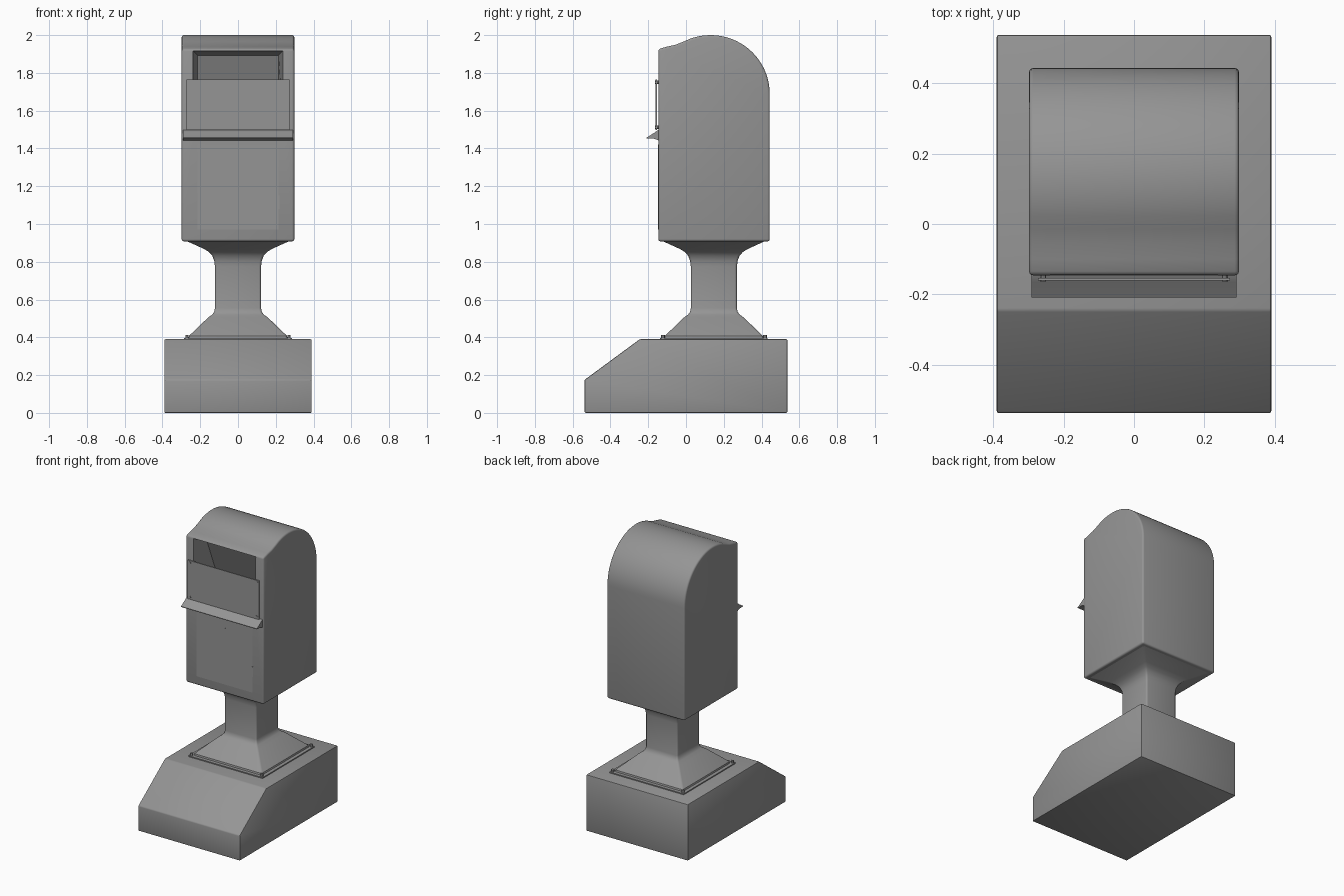
import bpy, bmesh, math
from mathutils import Vector

if "Cube" in bpy.data.objects:
    bpy.data.objects.remove(bpy.data.objects["Cube"])

CY = 0.1475  # centre of pedestal and body in y
grey = bpy.data.materials.new("dark_grey")
grey.diffuse_color = (0.3, 0.3, 0.3, 1)
grey.use_nodes = True
grey.node_tree.nodes["Principled BSDF"].inputs["Base Color"].default_value = grey.diffuse_color


def finish(name, bm, bevel=0, seg=2, cutter=None, angle=32):
    bmesh.ops.recalc_face_normals(bm, faces=bm.faces[:])
    me = bpy.data.meshes.new(name)
    bm.to_mesh(me)
    bm.free()
    me.materials.append(grey)
    ob = bpy.data.objects.new(name, me)
    bpy.context.collection.objects.link(ob)
    bpy.ops.object.select_all(action='DESELECT')
    bpy.context.view_layer.objects.active = ob
    ob.select_set(True)
    if bevel:
        m = ob.modifiers.new("bevel", 'BEVEL')
        m.width, m.segments = bevel, seg
        m.limit_method, m.angle_limit = 'ANGLE', math.radians(35)
        bpy.ops.object.modifier_apply(modifier=m.name)
    if cutter:
        m = ob.modifiers.new("cut", 'BOOLEAN')
        m.operation, m.object, m.solver = 'DIFFERENCE', cutter, 'EXACT'
        bpy.ops.object.modifier_apply(modifier=m.name)
    bpy.ops.object.shade_smooth_by_angle(angle=math.radians(angle))
    return ob


def loft(name, rings, **kw):
    bm = bmesh.new()
    loops = [[bm.verts.new(p) for p in r] for r in rings]
    n = len(loops[0])
    for a, b in zip(loops, loops[1:]):
        for i in range(n):
            bm.faces.new((a[i], a[(i + 1) % n], b[(i + 1) % n], b[i]))
    bm.faces.new(loops[0])
    bm.faces.new(loops[-1])
    return finish(name, bm, **kw)


def side_extrude(name, prof, hx, **kw):
    return loft(name, [[(x, y, z) for y, z in prof] for x in (-hx, hx)], **kw)


def box(name, x0, x1, y0, y1, z0, z1, **kw):
    return loft(name, [[(x0, y0, z), (x1, y0, z), (x1, y1, z), (x0, y1, z)]
                       for z in (z0, z1)], **kw)


def cylinder(name, centre, r, length, axis, n=10):
    bm = bmesh.new()
    bmesh.ops.create_cone(bm, cap_ends=True, segments=n, radius1=r, radius2=r, depth=length)
    q = Vector((0, 0, 1)).rotation_difference(Vector(axis))
    for v in bm.verts:
        v.co = q @ v.co + Vector(centre)
    return finish(name, bm)


def square_ring(h, z, r=0.012):
    pts = []
    for k in range(4):
        for j in range(4):
            a = math.radians(90 * k + 30 * j)
            sx, sy = ((1, 1), (-1, 1), (-1, -1), (1, -1))[k]
            pts.append((sx * (h - r) + r * math.cos(a), CY + sy * (h - r) + r * math.sin(a), z))
    return pts


# concrete base with sloped front
side_extrude("base", [(-0.537, 0), (0.537, 0), (0.537, 0.39), (-0.245, 0.39), (-0.537, 0.175)],
             0.39, bevel=0.006)

# mounting plate and bolts
box("mounting_plate", -0.285, 0.285, CY - 0.285, CY + 0.285, 0.385, 0.397)
for sx in (-1, 1):
    for sy in (-1, 1):
        cylinder("bolt", (sx * 0.27, CY + sy * 0.27, 0.402), 0.01, 0.022, (0, 0, 1), 6)

# flared pedestal
loft("pedestal", [square_ring(h, z) for h, z in (
    (0.262, 0.395), (0.259, 0.408), (0.157, 0.506), (0.137, 0.52), (0.126, 0.535), (0.122, 0.555),
    (0.122, 0.775), (0.126, 0.805), (0.136, 0.832), (0.154, 0.852), (0.18, 0.868), (0.286, 0.916))])

# letter opening: a tapering cavity deeper towards the bottom
cutter = loft("opening_cutter", [
    [(-0.242, -0.17, 1.51), (0.242, -0.17, 1.51), (0.242, -0.17, 1.92), (-0.242, -0.17, 1.92)],
    [(-0.238, -0.144, 1.51), (0.238, -0.144, 1.51), (0.238, -0.144, 1.917), (-0.238, -0.144, 1.917)],
    [(-0.215, 0.11, 1.51), (0.215, 0.11, 1.51), (0.215, -0.045, 1.893), (-0.215, -0.045, 1.893)]])
cutter.hide_render = True

# domed body
arc = [(0.13 + 0.313 * math.cos(math.radians(a)), 1.69 + 0.31 * math.sin(math.radians(a)))
       for a in range(0, 111, 5)]
side_extrude("body", [(-0.146, 0.908), (0.443, 0.908)] + arc +
             [(-0.015, 1.965), (-0.055, 1.949), (-0.10, 1.939), (-0.146, 1.926)],
             0.298, bevel=0.012, seg=3, cutter=cutter)
bpy.data.objects.remove(cutter)

# flap panel on small pins
box("flap", -0.273, 0.273, -0.161, -0.153, 1.497, 1.765)
for sx in (-1, 1):
    for z in (1.512, 1.75):
        cylinder("flap_pin", (sx * 0.258, -0.152, z), 0.009, 0.024, (0, 1, 0))

# ledge under the flap
side_extrude("ledge", [(-0.14, 1.438), (-0.152, 1.445), (-0.17, 1.452), (-0.209, 1.453),
                       (-0.209, 1.457), (-0.165, 1.485), (-0.15, 1.496), (-0.14, 1.499)], 0.291)

# access door, hinge and lock
box("access_door", -0.215, 0.215, -0.1475, -0.14, 0.97, 1.42)
box("door_hinge", 0.212, 0.219, -0.149, -0.14, 1.08, 1.15)
cylinder("door_lock", (0, -0.147, 1.36), 0.006, 0.003, (0, 1, 0))
